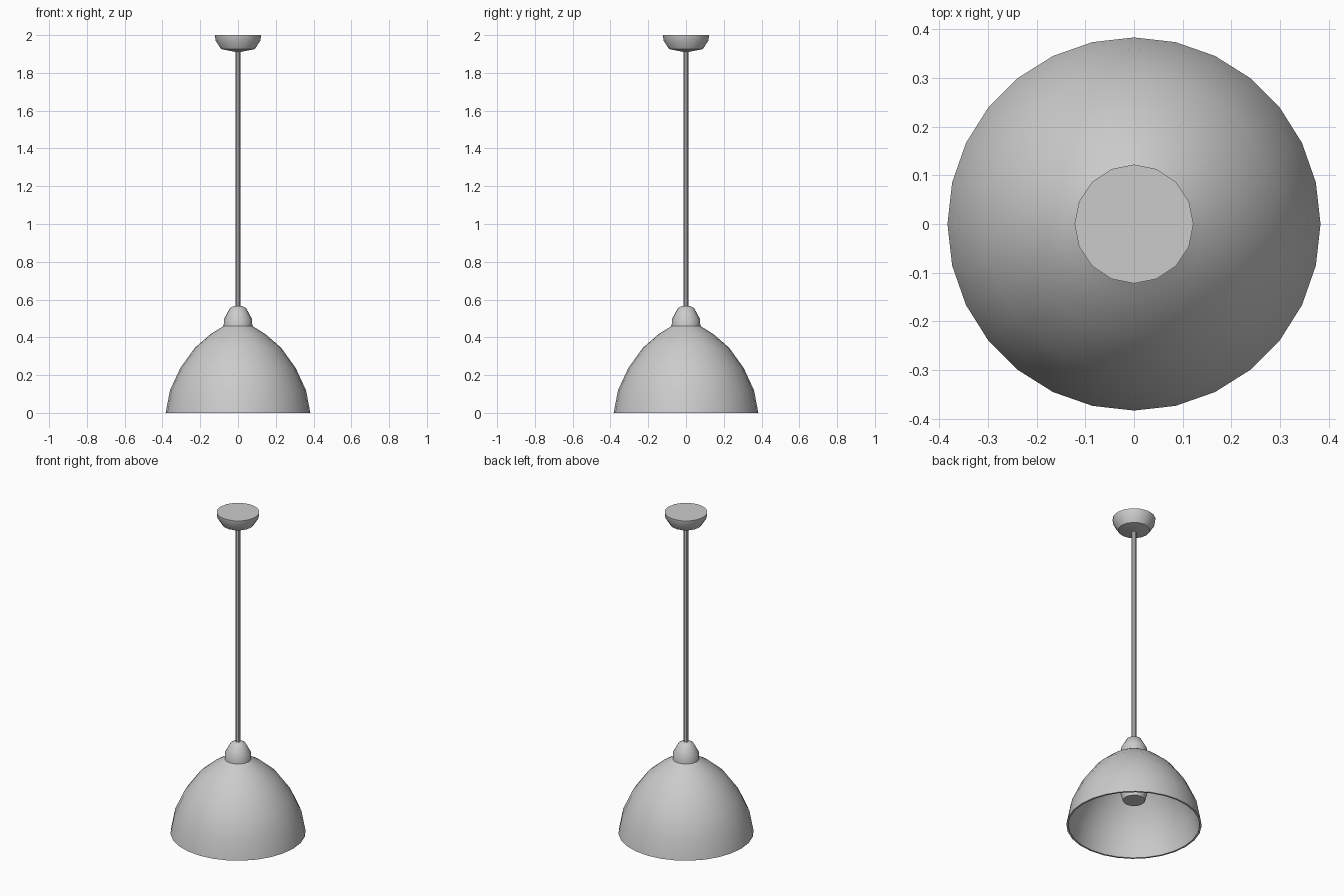
import bpy, bmesh, math

if "Cube" in bpy.data.objects:
    bpy.data.objects.remove(bpy.data.objects["Cube"])


def lathe(name, profile, sides, closed=False, angle=35):
    """Revolve (radius, z) points around z; open profiles get flat end caps."""
    bm = bmesh.new()
    rings = [[bm.verts.new((r * math.cos(2 * math.pi * i / sides),
                            r * math.sin(2 * math.pi * i / sides), z))
              for i in range(sides)] for r, z in profile]
    pairs = list(zip(rings, rings[1:]))
    if closed:
        pairs.append((rings[-1], rings[0]))
    else:
        bm.faces.new(rings[0])
        bm.faces.new(rings[-1])
    for a, b in pairs:
        for i in range(sides):
            j = (i + 1) % sides
            bm.faces.new((a[i], a[j], b[j], b[i]))
    bmesh.ops.recalc_face_normals(bm, faces=bm.faces)
    mesh = bpy.data.meshes.new(name)
    bm.to_mesh(mesh)
    bm.free()
    obj = bpy.data.objects.new(name, mesh)
    bpy.context.collection.objects.link(obj)
    bpy.ops.object.select_all(action='DESELECT')
    obj.select_set(True)
    bpy.context.view_layer.objects.active = obj
    bpy.ops.object.shade_smooth_by_angle(angle=math.radians(angle))
    return obj


# Thin domed shade, outer skin then inner skin
outer = [(0.383, 0.0), (0.36, 0.12), (0.306, 0.237), (0.228, 0.345),
         (0.145, 0.417), (0.07, 0.464)]
inner = [(0.06, 0.453), (0.139, 0.407), (0.22, 0.337), (0.297, 0.231),
         (0.35, 0.117), (0.372, 0.0)]
lathe("shade", outer + inner, 28, closed=True)

# Cap on top of the shade
lathe("shade_cap", [(0.076, 0.46), (0.074, 0.497), (0.042, 0.556), (0.02, 0.567)], 16)

# Lamp socket inside the shade
lathe("socket", [(0.063, 0.16), (0.077, 0.21), (0.075, 0.46)], 16)

# Hanging rod
lathe("rod", [(0.013, 0.55), (0.013, 1.925)], 8)

# Ceiling canopy
lathe("ceiling_canopy", [(0.015, 1.911), (0.09, 1.926), (0.119, 1.972), (0.122, 2.0)], 16)
